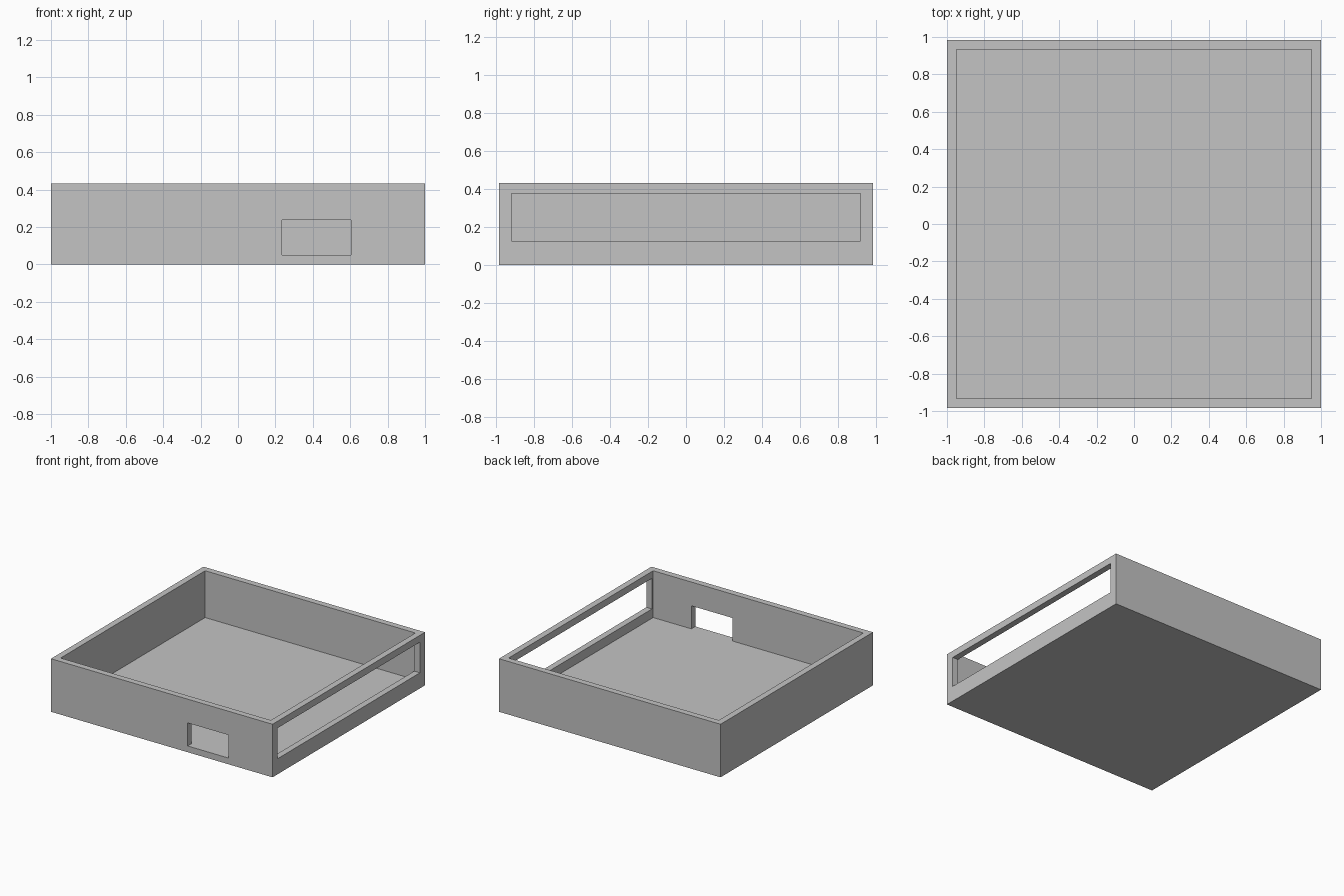
import bpy

cube = bpy.data.objects.get("Cube")
if cube:
    bpy.data.objects.remove(cube, do_unlink=True)

WIDTH, DEPTH, HEIGHT = 2.0, 1.966, 0.433
WALL = 0.051
X, Y = WIDTH / 2, DEPTH / 2

grey = bpy.data.materials.new("light_grey")
grey.use_nodes = True
colour = (0.55, 0.55, 0.55, 1)
grey.diffuse_color = colour
grey.node_tree.nodes["Principled BSDF"].inputs["Base Color"].default_value = colour


def box(name, low, high):
    """Add a box spanning two opposite corners."""
    centre = [(a + b) / 2 for a, b in zip(low, high)]
    bpy.ops.mesh.primitive_cube_add(size=1, location=centre)
    obj = bpy.context.object
    obj.name = name
    obj.scale = [b - a for a, b in zip(low, high)]
    bpy.ops.object.transform_apply(location=True, rotation=False, scale=True)
    obj.data.materials.append(grey)
    return obj


def cut(target, name, low, high):
    """Subtract a box and remove the cutter."""
    cutter = box(name, low, high)
    cutter.hide_render = True
    mod = target.modifiers.new(name, 'BOOLEAN')
    mod.operation = 'DIFFERENCE'
    mod.solver = 'EXACT'
    mod.object = cutter
    bpy.context.view_layer.objects.active = target
    bpy.ops.object.modifier_apply(modifier=mod.name)
    bpy.data.objects.remove(cutter, do_unlink=True)


# Open-topped tray
tray = box("tray", (-X, -Y, 0), (X, Y, HEIGHT))
cut(tray, "cavity", (WALL - X, WALL - Y, WALL), (X - WALL, Y - WALL, HEIGHT + 0.1))

# Small port through the front wall, level with the floor
cut(tray, "front_port", (0.234, -Y - 0.1, WALL), (0.604, -Y + 0.1, 0.239))

# Long slot through the +x wall
cut(tray, "side_slot", (X - 0.1, -0.917, 0.127), (X + 0.1, 0.917, 0.377))
